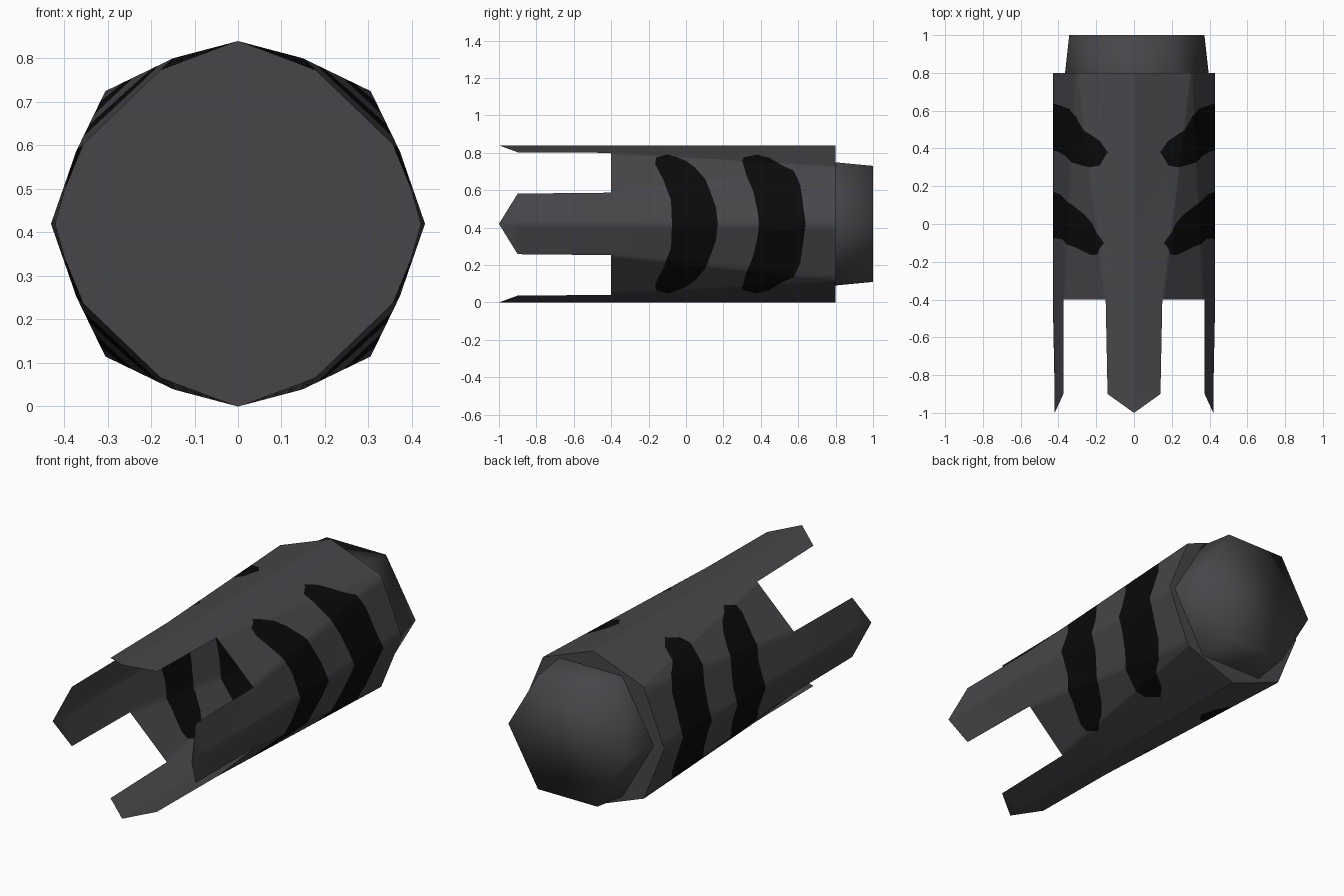
import bpy, bmesh, math

if "Cube" in bpy.data.objects:
    bpy.data.objects.remove(bpy.data.objects["Cube"])

CZ = 0.42                      # height of the tube axis
Y_FRONT, Y_BACK = -0.4, 0.8


def material(name, rgb):
    m = bpy.data.materials.new(name)
    m.diffuse_color = (*rgb, 1)
    m.use_nodes = True
    m.node_tree.nodes["Principled BSDF"].inputs["Base Color"].default_value = m.diffuse_color
    return m


GREY = material("dark_grey_metal", (0.062, 0.061, 0.068))
BLACK = material("black_vent", (0.003, 0.003, 0.003))


def finish(bm, name, smooth=True):
    bmesh.ops.recalc_face_normals(bm, faces=bm.faces)
    for f in bm.faces:
        f.smooth = smooth
    me = bpy.data.meshes.new(name)
    bm.to_mesh(me)
    bm.free()
    me.materials.append(GREY)
    me.materials.append(BLACK)
    ob = bpy.data.objects.new(name, me)
    bpy.context.collection.objects.link(ob)
    return ob


def table(pts, u):
    """Piecewise linear lookup."""
    if u <= pts[0][0]:
        return pts[0][1]
    for (a, va), (b, vb) in zip(pts, pts[1:]):
        if u <= b:
            return va + (vb - va) * (u - a) / (b - a)
    return pts[-1][1]


def lerp(a, b, t):
    return tuple(p + (q - p) * t for p, q in zip(a, b))


# Curved vent outlines: front and back edge against height from the axis
VENTS = [
    (-0.05,
     [(0, -.075), (.13, -.08), (.24, -.12), (.32, -.165), (.35, -.16), (.368, -.1)],
     [(0, .17), (.08, .16), (.23, .10), (.30, .05), (.34, 0), (.36, -.06), (.368, -.1)]),
    (0.45,
     [(0, .39), (.06, .385), (.18, .36), (.33, .30), (.35, .31), (.368, .38)],
     [(0, .64), (.1, .625), (.2, .61), (.28, .57), (.33, .49), (.355, .44), (.368, .38)]),
]

# One quadrant of the tube: twelve-sided front end lofted to an octagonal back
TOP, P_TOP, P_SIDE, SIDE = (0, .42), (.15, .38), (.372, .167), (.43, 0)
CORNER = (.305, .305)
SEGMENTS = [(TOP, P_TOP, TOP, CORNER, 28),
            (P_TOP, P_SIDE, CORNER, CORNER, 16),
            (P_SIDE, SIDE, CORNER, SIDE, 8)]
samples = []
for f0, f1, b0, b1, n in SEGMENTS:
    for i in range(n):
        samples.append((lerp(f0, f1, i / n), lerp(b0, b1, i / n)))
samples.append((SIDE, SIDE))


def tube_point(s, y):
    x, z = lerp(s[0], s[1], (y - Y_FRONT) / (Y_BACK - Y_FRONT))
    return (x, y, z)


def knots(s):
    ys = [Y_FRONT]
    for ymid, lo, hi in VENTS:
        dz = tube_point(s, ymid)[2]
        ys += [table(lo, dz), table(hi, dz)]
    return [tube_point(s, y) for y in ys + [Y_BACK]]


bm = bmesh.new()
cache = {}


def vert(p, sx, sz):
    key = (round(p[0] * sx, 5) + 0.0, round(p[1], 5), round(p[2] * sz + CZ, 5))
    if key not in cache:
        cache[key] = bm.verts.new(key)
    return cache[key]


def face(points, sx, sz, mat=0):
    vs = []
    for p in points:
        v = vert(p, sx, sz)
        if v not in vs:
            vs.append(v)
    if len(vs) > 2:
        bm.faces.new(vs).material_index = mat


rows = [knots(s) for s in samples]
for sx in (1, -1):
    for sz in (1, -1):
        # Tube wall with vents
        for a, b in zip(rows, rows[1:]):
            for j in range(5):
                face((a[j], a[j + 1], b[j + 1], b[j]), sx, sz, j % 2)
        # Halves of the pointed prongs
        for ridge, edge, tip_edge, tip in (
                (TOP, P_TOP, (.14, .383), (0, .42)),
                (SIDE, P_SIDE, (.374, .162), (.42, 0))):
            base = [(ridge[0], Y_FRONT, ridge[1]), (edge[0], Y_FRONT, edge[1])]
            far = [(tip[0], -.9, tip[1]), (tip_edge[0], -.9, tip_edge[1])]
            if ridge is TOP:      # follow the sampled tube edge
                idx = range(0, 29)
            else:
                idx = range(len(samples) - 1, len(samples) - 10, -1)
            rim = [rows[i][0] for i in idx]
            n = len(rim) - 1
            end = [lerp(far[0], far[1], i / n) for i in range(n + 1)]
            for i in range(n):
                face((rim[i], rim[i + 1], end[i + 1], end[i]), sx, sz)
                face((end[i], end[i + 1], (tip[0], -1.0, tip[1])), sx, sz)
finish(bm, "slotted_tube")

# Plate closing the back of the tube
bm = bmesh.new()
ring = [(0, .42), CORNER, SIDE, (.305, -.305), (0, -.42),
        (-.305, -.305), (-.43, 0), (-.305, .305)]
bm.faces.new([bm.verts.new((x, Y_BACK, z + CZ)) for x, z in ring])
finish(bm, "back_plate", False)

# Tapered hexagonal collar at the back
bm = bmesh.new()
rings = []
for y, r in ((Y_BACK, .38), (1.0, .358)):
    rings.append([bm.verts.new((.015 + r * math.cos(k * math.pi / 3), y,
                                CZ + r * math.sin(k * math.pi / 3))) for k in range(6)])
for k in range(6):
    m = (k + 1) % 6
    bm.faces.new((rings[0][k], rings[0][m], rings[1][m], rings[1][k]))
bm.faces.new(rings[1])
finish(bm, "hex_collar")
